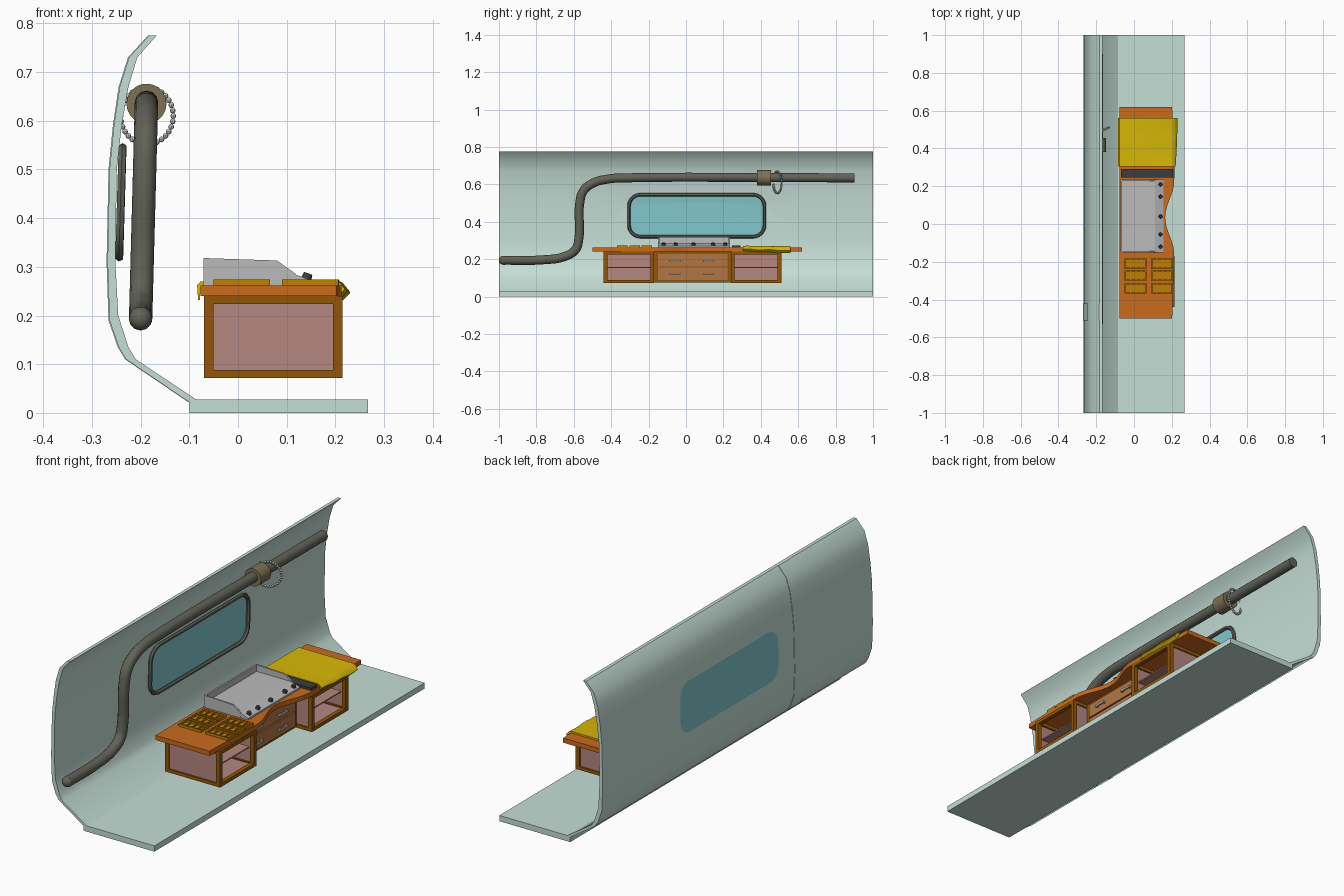
import bpy, bmesh, math
from mathutils import Vector, Matrix

if "Cube" in bpy.data.objects:
    bpy.data.objects.remove(bpy.data.objects["Cube"])

def mat(name, r, g, b):
    m = bpy.data.materials.new(name)
    m.diffuse_color = [(c / 255) ** 2.2 for c in (r, g, b)] + [1]
    m.use_nodes = True
    m.node_tree.nodes["Principled BSDF"].inputs["Base Color"].default_value = m.diffuse_color
    return m

SHELL = mat("pale_green", 196, 222, 213)
GLASS = mat("teal_glass", 130, 200, 205)
PIPE = mat("dark_pipe", 98, 98, 90)
BRASS = mat("brass", 125, 112, 85)
TOP = mat("orange_wood", 200, 106, 34)
WOOD = mat("brown_wood", 145, 87, 16)
PANEL = mat("pink_panel", 180, 134, 128)
DRAWER = mat("tan_wood", 176, 118, 72)
CLOTH = mat("yellow_cloth", 214, 182, 16)
TRAY = mat("amber_tray", 190, 125, 15)
DARK = mat("charcoal", 60, 62, 65)
STEEL = mat("steel", 185, 185, 187)

def finish(name, me, m, smooth=True):
    if smooth:
        me.shade_smooth()
        me.set_sharp_from_angle(angle=math.radians(32))
    me.materials.clear()
    me.materials.append(m)
    ob = bpy.data.objects.new(name, me)
    bpy.context.collection.objects.link(ob)
    return ob

def from_bm(name, bm, m, smooth=True):
    bmesh.ops.recalc_face_normals(bm, faces=bm.faces)
    me = bpy.data.meshes.new(name)
    bm.to_mesh(me)
    bm.free()
    return finish(name, me, m, smooth)

def boxes(name, dims, m):
    """Object made of boxes, each (x0, x1, y0, y1, z0, z1)."""
    bm = bmesh.new()
    for x0, x1, y0, y1, z0, z1 in dims:
        mx = Matrix.Translation(((x0 + x1) / 2, (y0 + y1) / 2, (z0 + z1) / 2)) @ \
            Matrix.Diagonal((x1 - x0, y1 - y0, z1 - z0, 1))
        bmesh.ops.create_cube(bm, size=1, matrix=mx)
    return from_bm(name, bm, m, False)

def prism(name, pts, levels, m, axis="y", smooth=True):
    """Closed outline swept through levels along an axis."""
    place = {"x": lambda p, t: (t, p[0], p[1]), "y": lambda p, t: (p[0], t, p[1]),
             "z": lambda p, t: (p[0], p[1], t)}[axis]
    bm = bmesh.new()
    rings = [[bm.verts.new(place(p, t)) for p in pts] for t in levels]
    n = len(pts)
    for a, b in zip(rings, rings[1:]):
        for i in range(n):
            bm.faces.new((a[i], a[(i + 1) % n], b[(i + 1) % n], b[i]))
    bm.faces.new(rings[0])
    bm.faces.new(rings[-1])
    return from_bm(name, bm, m, smooth)

def tube(name, pts, r, m, kind="BEZIER", cyclic=False, res=4):
    cu = bpy.data.curves.new(name, "CURVE")
    cu.dimensions, cu.bevel_depth, cu.bevel_resolution = "3D", r, res
    cu.use_fill_caps = True
    sp = cu.splines.new(kind)
    if kind == "BEZIER":
        sp.bezier_points.add(len(pts) - 1)
        for bp, p in zip(sp.bezier_points, pts):
            bp.co = p
            bp.handle_left_type = bp.handle_right_type = "AUTO"
    else:
        sp.points.add(len(pts) - 1)
        for sp_pt, p in zip(sp.points, pts):
            sp_pt.co = (*p, 1)
    sp.use_cyclic_u = cyclic
    tmp = bpy.data.objects.new("tmp", cu)
    bpy.context.collection.objects.link(tmp)
    me = bpy.data.meshes.new_from_object(tmp.evaluated_get(bpy.context.evaluated_depsgraph_get()))
    bpy.data.objects.remove(tmp)
    return finish(name, me, m)

def rounded(y0, y1, z0, z1, r, n=6):
    out = []
    for k, (cy, cz) in enumerate([(y1 - r, z1 - r), (y0 + r, z1 - r), (y0 + r, z0 + r), (y1 - r, z0 + r)]):
        for i in range(n + 1):
            a = math.pi / 2 * (k + i / n)
            out.append((cy + r * math.cos(a), cz + r * math.sin(a)))
    return out

# Curved wall and floor in three panels
outer = [(-.10, .022), (-.23, .11), (-.245, .135), (-.264, .19), (-.268, .31), (-.264, .5),
         (-.255, .59), (-.243, .67), (-.224, .73), (-.183, .775)]
inner = [(-.167, .775), (-.207, .73), (-.225, .67), (-.239, .59), (-.249, .5), (-.252, .31),
         (-.246, .2), (-.225, .135), (-.21, .11), (-.085, .027)]
seams = [-1, -.47, .575, 1]
walls = []
for i, (a, b) in enumerate(zip(seams, seams[1:])):
    walls.append(prism(f"wall_panel_{i + 1}", outer + inner, (a, b), SHELL))
    boxes(f"floor_panel_{i + 1}", [(-.10, .267, a, b, 0, .027)], SHELL)
prism("outer_band", [(x - .002, z) for x, z in outer] + [(x + .003, z) for x, z in outer[::-1]],
      (-.51, -.42), SHELL)

# Window opening and glass cut from the middle panel
cutter = prism("window_cutter", rounded(-.305, .42, .317, .55, .065), (-.35, -.15), SHELL, "x")
def boolean(op):
    md = walls[1].modifiers.new("cut", "BOOLEAN")
    md.object, md.operation, md.solver = cutter, op, "EXACT"
    me = bpy.data.meshes.new_from_object(walls[1].evaluated_get(bpy.context.evaluated_depsgraph_get()))
    walls[1].modifiers.remove(md)
    return me
pane, holed = boolean("INTERSECT"), boolean("DIFFERENCE")
finish("window_glass", pane, GLASS)
bpy.data.objects.remove(walls[1])
finish("wall_panel_2", holed, SHELL)
bpy.data.objects.remove(cutter)
tube("window_frame", [(-.244 + (z - .317) * .03, y, z) for y, z in rounded(-.305, .42, .32, .545, .062)],
     .009, PIPE, "POLY", True, 1)

# Bent pipe with collar and bead chain
path = [(-.98, .194), (-.76, .197), (-.65, .214), (-.59, .252), (-.573, .31), (-.568, .5), (-.55, .563),
        (-.5, .605), (-.42, .628), (-.3, .635), (.9, .635)]
tube("pipe", [(-.2 + (z - .195) * .027, y, z) for y, z in path], .024, PIPE)
bm = bmesh.new()
bmesh.ops.create_uvsphere(bm, u_segments=20, v_segments=12, radius=.024,
                          matrix=Matrix.Translation((-.2, -.976, .194)))
from_bm("pipe_end", bm, PIPE)
ring = [(-.188 + .041 * math.cos(i * math.pi / 16), .635 + .041 * math.sin(i * math.pi / 16)) for i in range(32)]
prism("pipe_collar", ring, (.38, .455), BRASS)
bm = bmesh.new()
for i in range(32):
    a = i * math.tau / 32
    bmesh.ops.create_uvsphere(bm, u_segments=10, v_segments=7, radius=.006, matrix=Matrix.Translation(
        (-.187 + .054 * math.cos(a), .489 + .022 * math.cos(a), .61 + .058 * math.sin(a))))
from_bm("bead_chain", bm, STEEL)

# Counter top with a concave front
front = []
for i in range(17):
    t = i / 16
    front.append((.213 - .048 * math.sin(math.pi * t) ** 2, -.16 + .39 * t))
prism("counter_top", [(-.077, -.5), (.202, -.5)] + front + [(.202, .62), (-.077, .62)],
      (.24, .262), TOP, "z")

# Cabinets: beam frames with panels
def frame(x0, x1, y0, y1, z0, z1, w, h):
    out = []
    for x in ((x0, x0 + w), (x1 - w, x1)):
        out += [(*x, *y, z0, z1) for y in ((y0, y0 + w), (y1 - w, y1))]
        out += [(*x, y0 + w, y1 - w, *z) for z in ((z0, z0 + h), (z1 - h, z1))]
    for y in ((y0, y0 + w), (y1 - w, y1)):
        out += [(x0 + w, x1 - w, *y, *z) for z in ((z0, z0 + h), (z1 - h, z1))]
    return out

for side, y0, y1 in (("left", -.44, -.17), ("right", .24, .51)):
    x0, x1, z0, z1, w = -.07, .215, .072, .24, .02
    boxes(f"{side}_cabinet_frame", frame(x0, x1, y0, y1, z0, z1, w, .016), WOOD)
    boxes(f"{side}_cabinet_panels", [
        (x0 + .006, x0 + .012, y0 + w, y1 - w, z0 + .016, z1 - .016),
        (x0 + w, x1 - w, y0 + .006, y0 + .012, z0 + .016, z1 - .016),
        (x0 + w, x1 - w, y1 - .012, y1 - .006, z0 + .016, z1 - .016),
        (x0 + w, x1 - w, y0 + w, y1 - w, z0 + .005, z0 + .011),
        (x0 + .012, x1 - .03, y0 + .012, y1 - .012, .152, .158)], PANEL)

# Drawer unit
boxes("drawer_unit", [(-.07, .135, -.17, .24, .075, .24)], WOOD)
boxes("drawer_fronts", [(.13, .142, -.15, .222, z, z + .067) for z in (.088, .161)], DRAWER)
boxes("drawer_handles", [b for z in (.122, .191) for y in (-.06, .12) for b in (
    (.15, .156, y - .03, y + .03, z - .005, z + .005),
    (.14, .152, y - .028, y - .022, z - .004, z + .004),
    (.14, .152, y + .022, y + .028, z - .004, z + .004))], STEEL)

# Griddle with splash walls and knobs
prism("griddle_body", [(-.07, .26), (-.07, .287), (.11, .287), (.157, .27), (.157, .26)],
      (-.15, .235), STEEL, smooth=False)
cheek = [(-.07, .26), (-.07, .318), (.08, .313), (.118, .286), (.12, .26)]
for n, y in (("left", -.151), ("right", .228)):
    prism(f"griddle_{n}_wall", cheek, (y, y + .008), STEEL, smooth=False)
boxes("griddle_back_wall", [(-.071, -.063, -.15, .235, .26, .318)], STEEL)
bm = bmesh.new()
tilt = Vector((.017, 0, .047)).to_track_quat("Z", "Y").to_matrix().to_4x4()
for y in (-.12, -.055, .04, .145, .21):
    bmesh.ops.create_cone(bm, cap_ends=True, segments=14, radius1=.011, radius2=.009, depth=.014,
                          matrix=Matrix.Translation((.142, y, .28)) @ tilt)
from_bm("griddle_knobs", bm, DARK)
boxes("dark_board", [(-.07, .207, .245, .292, .26, .274)], DARK)

# Draped cloth
drape = [(-.082, .232), (-.084, .262), (-.077, .27), (.2, .27), (.216, .263), (.23, .246), (.216, .232),
         (.21, .24), (.203, .262), (-.077, .262), (-.078, .232)]
cloth = prism("cloth", drape, [.305 + .0255 * i for i in range(11)], CLOTH)
for v in cloth.data.vertices:
    t = (v.co.y - .305) / .255
    if v.co.x > .207:
        v.co.x -= .01 * (1 - t) ** 2
        v.co.z += .008 * (1 - t) + .002 * math.sin(t * 14)

# Slatted trays
tray = []
for x0, x1 in ((-.05, .066), (.09, .206)):
    for y0 in (-.237, -.302, -.369):
        y1 = y0 + .056
        tray += [(x0, x1, y0, y1, .26, .265), (x0, x1, y0, y0 + .007, .26, .274), (x0, x1, y1 - .007, y1, .26, .274)]
        tray += [(x, x + .007, y0, y1, .26, .274) for x in (x0, x1 - .007)]
        tray += [(x0 + .116 * k / 4, x0 + .116 * k / 4 + .005, y0, y1, .26, .27) for k in (1, 2, 3)]
boxes("trays", tray, TRAY)
